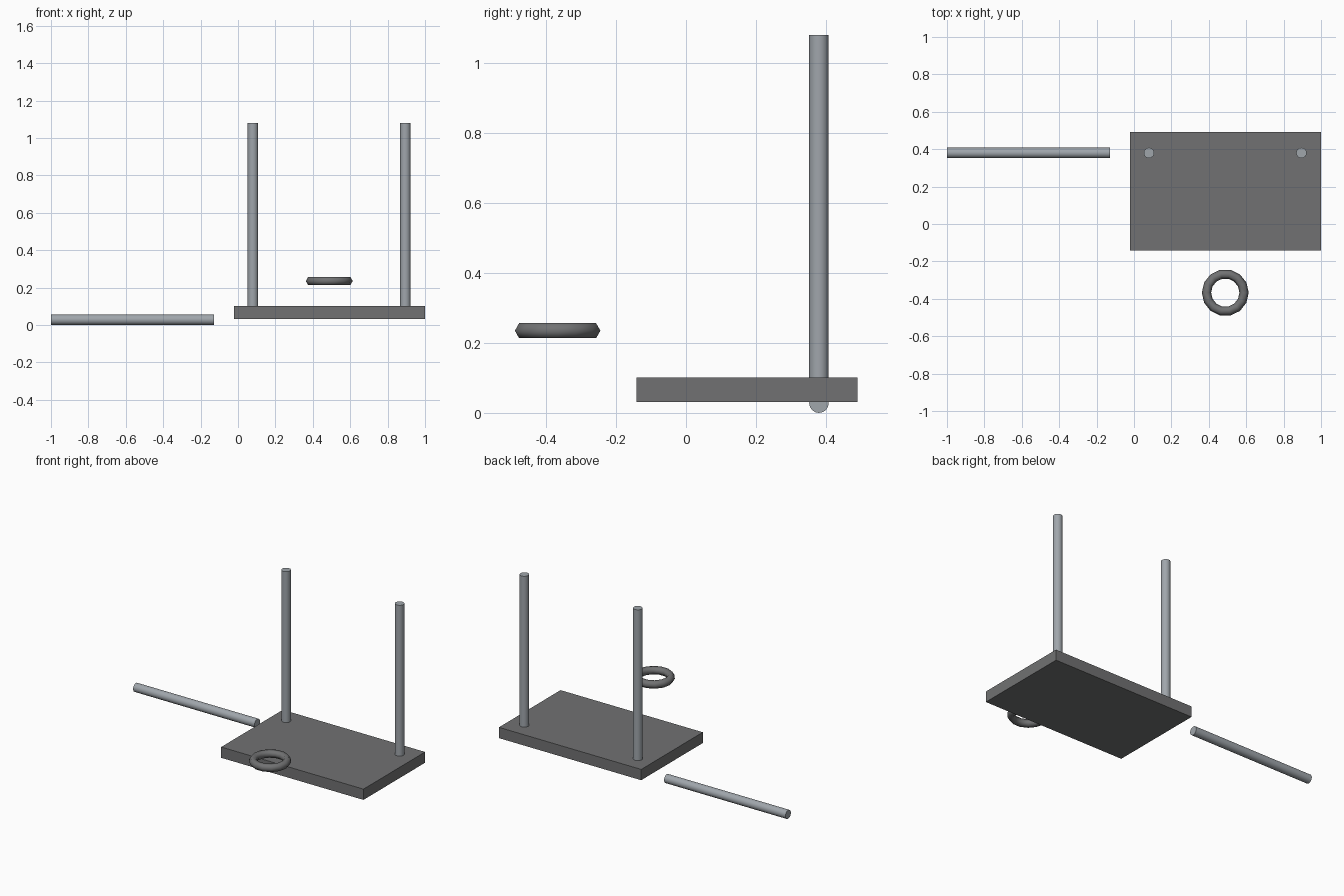
import bpy
import math
from mathutils import Vector

cube = bpy.data.objects.get("Cube")
if cube:
    bpy.data.objects.remove(cube, do_unlink=True)


def make_material(name, colour):
    mat = bpy.data.materials.new(name)
    mat.use_nodes = True
    mat.diffuse_color = colour
    mat.node_tree.nodes["Principled BSDF"].inputs["Base Color"].default_value = colour
    return mat


steel = make_material("light steel", (0.35, 0.38, 0.41, 1))
iron = make_material("dark grey iron", (0.165, 0.167, 0.17, 1))


def finish(name, mat, smooth=True):
    obj = bpy.context.object
    obj.name = name
    obj.data.materials.append(mat)
    if smooth:
        bpy.ops.object.shade_smooth_by_angle(angle=math.radians(62))
    return obj


def rod(name, start, end, radius=0.028):
    a, b = Vector(start), Vector(end)
    turn = (b - a).to_track_quat('Z', 'Y').to_euler()
    bpy.ops.mesh.primitive_cylinder_add(vertices=16, radius=radius, depth=(b - a).length,
                                        location=(a + b) / 2, rotation=turn)
    return finish(name, steel)


# Base slab
bpy.ops.mesh.primitive_cube_add(size=1, location=(0.489, 0.175, 0.066))
bpy.context.object.scale = (1.022, 0.632, 0.07)
finish("base_plate", iron, smooth=False)

# Two uprights and the loose bar lying beside the base
for side, x in (("right", 0.08), ("left", 0.895)):
    rod(side + "_post", (x, 0.38, 0.06), (x, 0.38, 1.08))
rod("loose_bar", (-1, 0.38, 0.028), (-0.128, 0.38, 0.028))

# Floating ring with a six-sided section
bpy.ops.mesh.primitive_torus_add(major_segments=14, minor_segments=6,
                                 major_radius=0.1005, minor_radius=0.0248,
                                 location=(0.488, -0.367, 0.235))
finish("ring", iron)
